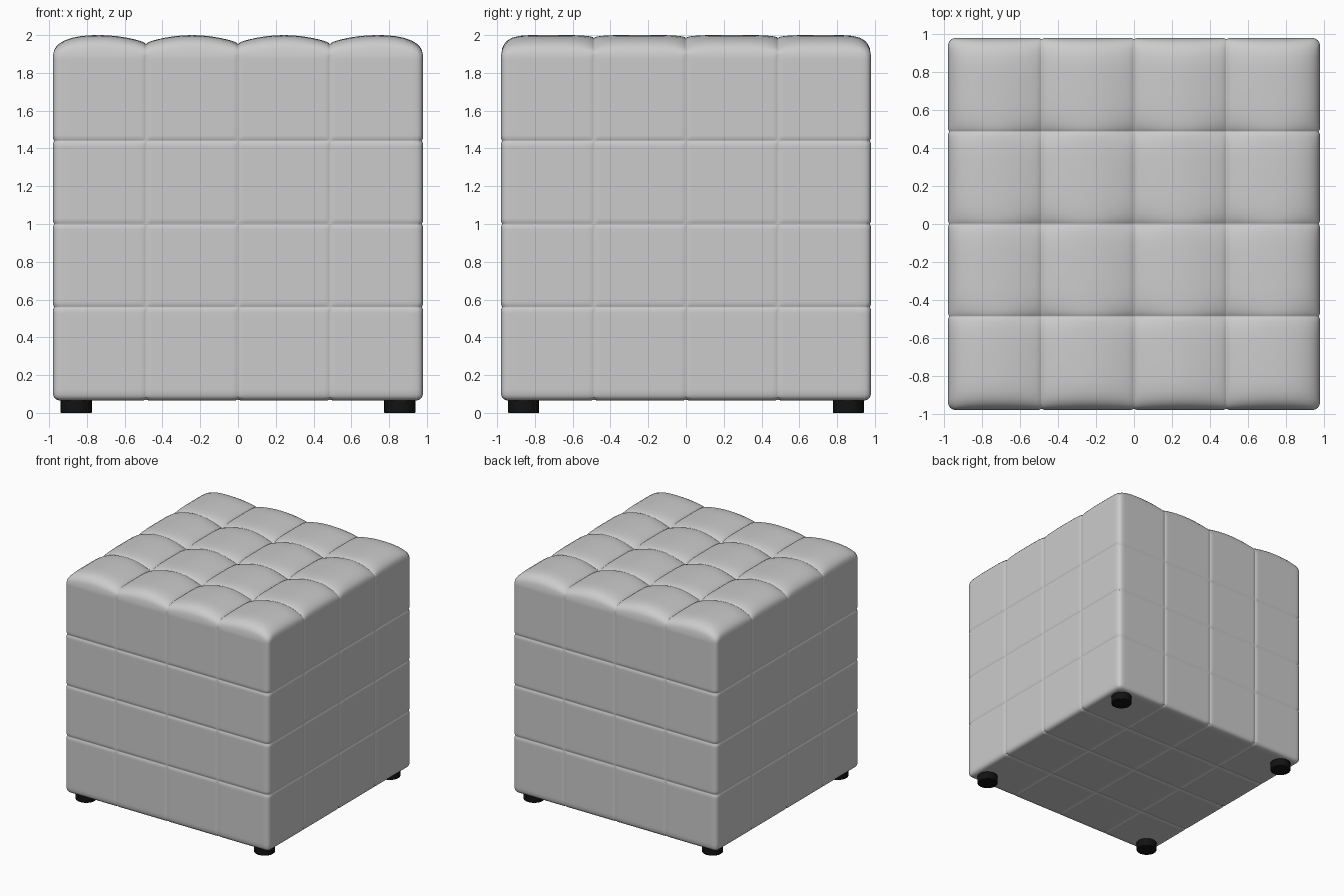
import bpy, bmesh, math
from mathutils import Vector

cube = bpy.data.objects.get("Cube")
if cube:
    bpy.data.objects.remove(cube, do_unlink=True)

HALF, BOTTOM, RIM, PUFF, CORNER = 0.98, 0.065, 1.9, 0.1, 0.04
SEAMS = [-HALF, -0.487, 0, 0.487, HALF]
ROWS = [BOTTOM, 0.56, 1.0, 1.44, RIM]


def material(name, color, roughness):
    mat = bpy.data.materials.new(name)
    mat.use_nodes = True
    mat.diffuse_color = (*color, 1)
    bsdf = mat.node_tree.nodes["Principled BSDF"]
    bsdf.inputs["Base Color"].default_value = (*color, 1)
    bsdf.inputs["Roughness"].default_value = roughness
    return mat


leather = material("pale grey leather", (0.6, 0.6, 0.6), 0.5)
black = material("black plastic", (0.006, 0.006, 0.006), 0.5)


def samples(edges):
    # Sample each panel with points crowded towards its seams
    near = [0, 0.01, 0.03, 0.065, 0.12, 0.2, 0.3, 0.4]
    steps = near + [0.5] + [1 - t for t in reversed(near[1:])]
    return [a + (b - a) * t for a, b in zip(edges, edges[1:]) for t in steps] + [edges[-1]]


def panel_pos(v):
    # Position inside a panel (0 centre, 1 seam) and whether it faces the outer edge
    for a, b in zip(SEAMS, SEAMS[1:]):
        if v <= b + 1e-6:
            u = (2 * v - a - b) / (b - a)
            outer = (b == HALF and u > 0) or (a == -HALF and u < 0)
            return min(abs(u), 1), outer
    return 1, True


def groove(v, seams, width=0.008):
    return max(math.exp(-((v - s) / width) ** 2) for s in seams)


def puff(x, y):
    # Height of the tufted top over the rim
    ux, outer_x = panel_pos(x)
    uy, outer_y = panel_pos(y)
    if outer_x:
        fx = math.sqrt(max(0, 1 - ux ** 2.5))
    else:
        fx = 1 - 0.4 * ux ** 2 - 0.08 * ux ** 30
    if outer_y:
        fy = math.sqrt(max(0, 1 - uy ** 5))
    else:
        fy = 1 - (0.1 + 0.35 * ux ** 2) * uy ** 5 - 0.05 * uy ** 30
    return PUFF * fx * fy


def upholster(co):
    # Turn a point of the plain box into a point of the padded one
    x, y, z = co
    top = z > RIM - 1e-5
    inner = HALF - CORNER
    q = Vector((max(-inner, min(inner, x)), max(-inner, min(inner, y)),
                max(BOTTOM + CORNER, z)))
    d = Vector(co) - q
    if d.length > 1e-7:
        d *= max(abs(c) for c in d) / d.length
    p = q + d
    if top:
        p.z = RIM + puff(x, y)
    # Stitched seams pressed into the sides and underside
    gx, gy = groove(x, SEAMS[1:-1]), groove(y, SEAMS[1:-1])
    gz = groove(z, ROWS[1:-1])
    rim = 0.4 * groove(z, [RIM])
    wx, wy = (abs(x) / HALF) ** 25, (abs(y) / HALF) ** 25
    p.x -= math.copysign(0.006 * max(gy, gz, rim) * wx, x)
    p.y -= math.copysign(0.006 * max(gx, gz, rim) * wy, y)
    if z < BOTTOM + 1e-5:
        p.z += 0.006 * max(gx, gy)
    return p


# Padded body: six welded grids
flat, tall = samples(SEAMS), samples(ROWS)
bm = bmesh.new()
welded = {}


def vert(co):
    key = tuple(round(c, 5) for c in co)
    if key not in welded:
        welded[key] = bm.verts.new(upholster(co))
    return welded[key]


def add_grid(us, vs, place):
    for a, b in zip(us, us[1:]):
        for c, d in zip(vs, vs[1:]):
            bm.faces.new([vert(place(*uv)) for uv in ((a, c), (b, c), (b, d), (a, d))])


for level in (BOTTOM, RIM):
    add_grid(flat, flat, lambda u, v: (u, v, level))
for side in (-HALF, HALF):
    add_grid(flat, tall, lambda u, v: (u, side, v))
    add_grid(flat, tall, lambda u, v: (side, u, v))
bmesh.ops.recalc_face_normals(bm, faces=bm.faces)
for f in bm.faces:
    f.smooth = True
mesh = bpy.data.meshes.new("padded_body")
bm.to_mesh(mesh)
bm.free()
mesh.materials.append(leather)
body = bpy.data.objects.new("padded_body", mesh)
bpy.context.collection.objects.link(body)

# Four round feet
for y, depth in ((-0.86, "front"), (0.86, "back")):
    for x, hand in ((-0.857, "right"), (0.857, "left")):
        bpy.ops.mesh.primitive_cylinder_add(vertices=24, radius=0.083, depth=0.08,
                                            location=(x, y, 0.04))
        foot = bpy.context.object
        foot.name = f"{depth}_{hand}_foot"
        foot.data.materials.append(black)
        bevel = foot.modifiers.new("soft_edge", "BEVEL")
        bevel.width = 0.004
        bevel.segments = 2
        bpy.ops.object.shade_smooth_by_angle(angle=math.radians(40))
